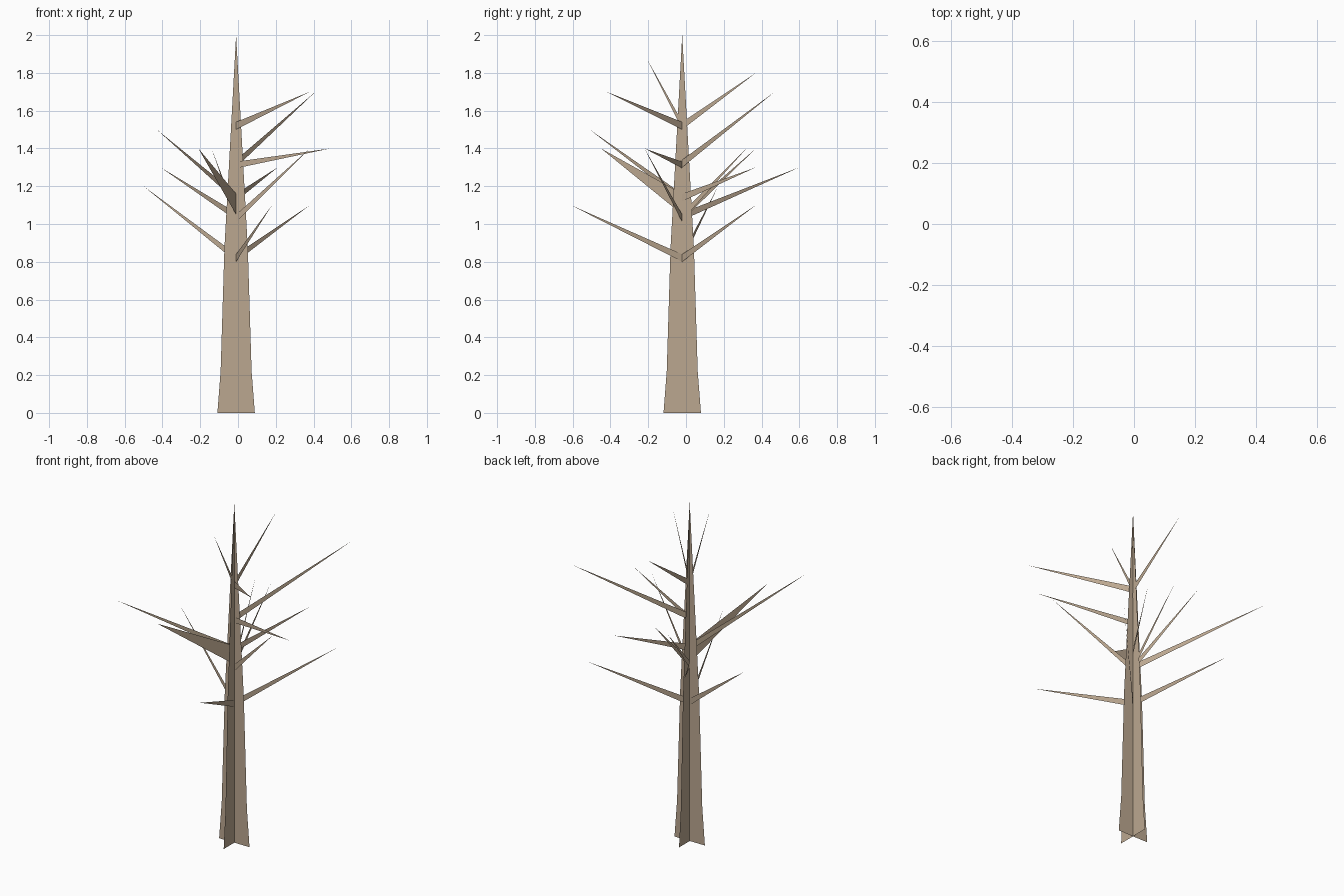
import bpy

if "Cube" in bpy.data.objects:
    bpy.data.objects.remove(bpy.data.objects["Cube"])

CX, CY = -0.01, -0.02          # trunk axis

bark = bpy.data.materials.new("bark")
bark.diffuse_color = (0.50, 0.39, 0.28, 1)
bark.use_nodes = True
bark.node_tree.nodes["Principled BSDF"].inputs["Base Color"].default_value = bark.diffuse_color


def flat_object(name, verts, faces):
    mesh = bpy.data.meshes.new(name)
    mesh.from_pydata(verts, [], faces)
    mesh.materials.append(bark)
    obj = bpy.data.objects.new(name, mesh)
    bpy.context.collection.objects.link(obj)
    return obj


# Trunk: two crossed flat cards sharing one tapering profile (half width, z)
profile = [(0.099, 0), (0.082, 0.22), (0.062, 0.87)]
tip_z = 2.0


def trunk_card(name, dx, dy):
    verts = []
    for w, z in profile:
        verts += [(CX - w * dx, CY - w * dy, z), (CX + w * dx, CY + w * dy, z)]
    verts.append((CX, CY, tip_z))
    faces = [(i, i + 1, i + 3, i + 2) for i in range(0, len(verts) - 3, 2)]
    n = len(verts)
    faces.append((n - 3, n - 2, n - 1))
    flat_object(name, verts, faces)


trunk_card("trunk_card_wide", 1, 0)
trunk_card("trunk_card_deep", 0, 1)

# Branches: upright flat spikes from the trunk axis (tip x, y, z, root z, root height)
branches = [
    # lowest ring
    (0.38, 0.37, 1.1, 0.80, 0.04),
    (0.18, -0.61, 1.1, 0.80, 0.04),
    (-0.50, 0.17, 1.2, 0.80, 0.04),
    # middle rings
    (0.38, -0.22, 1.4, 1.01, 0.04),
    (-0.41, 0.60, 1.3, 1.02, 0.04),
    (-0.14, 0.37, 1.4, 1.02, 0.04),
    (CX, 0.32, 1.4, 1.02, 0.04),
    (-0.21, -0.45, 1.4, 1.05, 0.11),
    (0.21, 0.37, 1.3, 1.12, 0.04),
    (-0.43, -0.51, 1.5, 1.12, 0.04),
    # upper rings
    (0.49, -0.22, 1.4, 1.295, 0.035),
    (0.41, 0.47, 1.7, 1.30, 0.04),
    (0.38, -0.42, 1.7, 1.50, 0.04),
    (CX, 0.37, 1.8, 1.50, 0.04),
    (CX, -0.21, 1.88, 1.50, 0.04),
]
for i, (x, y, z, root, height) in enumerate(branches, 1):
    flat_object(f"branch_{i}",
                [(CX, CY, root), (x, y, z), (CX, CY, root + height)],
                [(0, 1, 2)])
